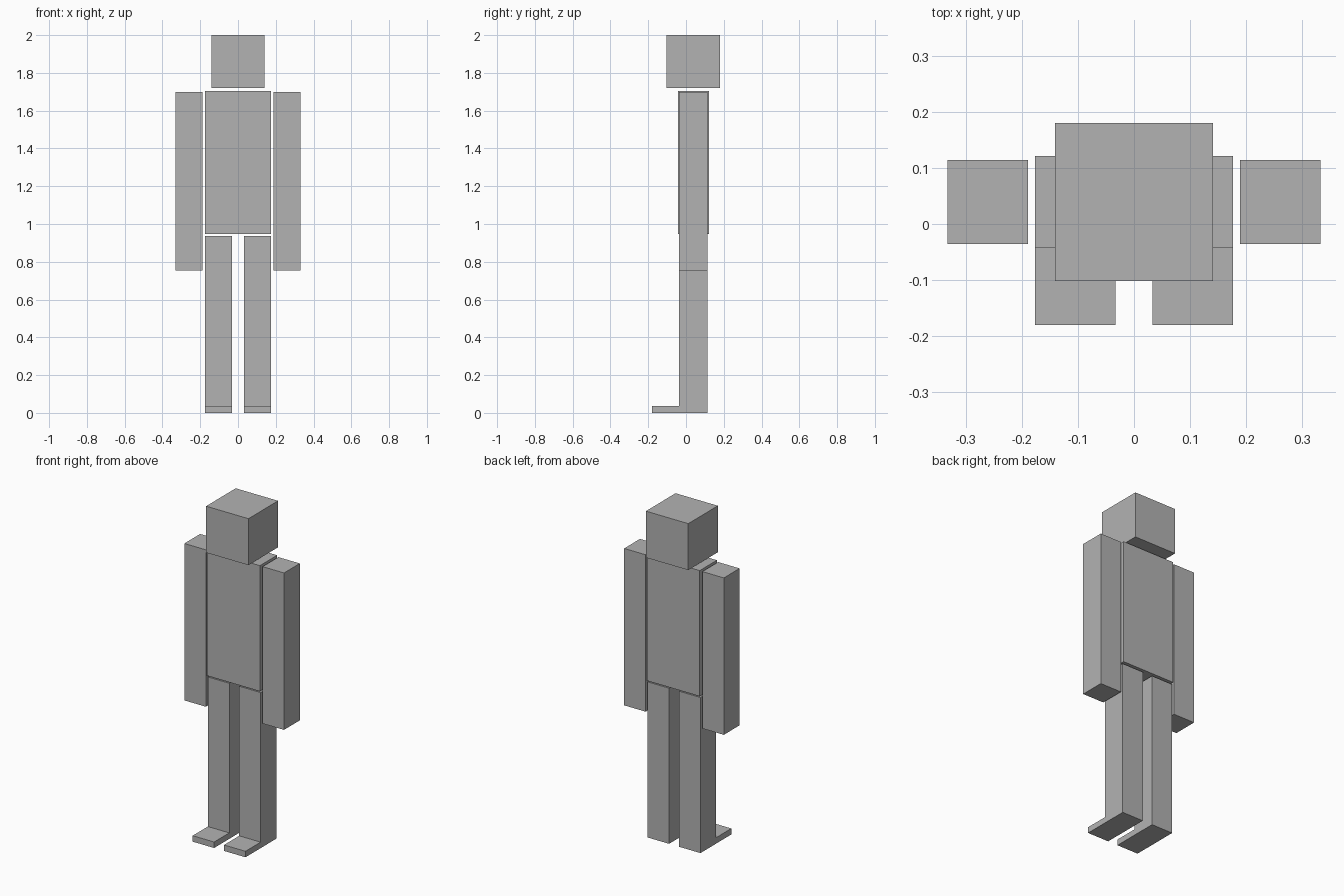
import bpy
import bmesh

if "Cube" in bpy.data.objects:
    bpy.data.objects.remove(bpy.data.objects["Cube"])

grey = bpy.data.materials.new("plain grey")
grey.diffuse_color = (0.45, 0.45, 0.45, 1)
grey.use_nodes = True
grey.node_tree.nodes["Principled BSDF"].inputs["Base Color"].default_value = grey.diffuse_color


def extrude_profile(name, profile, x0, x1):
    """Side outline of (y, z) points, extruded from x0 to x1."""
    bm = bmesh.new()
    face = bm.faces.new([bm.verts.new((x0, y, z)) for y, z in profile])
    ext = bmesh.ops.extrude_face_region(bm, geom=[face])["geom"]
    verts = [v for v in ext if isinstance(v, bmesh.types.BMVert)]
    bmesh.ops.translate(bm, verts=verts, vec=(x1 - x0, 0, 0))
    bmesh.ops.recalc_face_normals(bm, faces=bm.faces)
    mesh = bpy.data.meshes.new(name)
    bm.to_mesh(mesh)
    bm.free()
    mesh.materials.append(grey)
    obj = bpy.data.objects.new(name, mesh)
    bpy.context.collection.objects.link(obj)
    return obj


def block(name, x0, x1, y0, y1, z0, z1):
    return extrude_profile(name, [(y0, z0), (y1, z0), (y1, z1), (y0, z1)], x0, x1)


# Head and torso
block("head", -0.141, 0.141, -0.102, 0.18, 1.72, 2.0)
block("torso", -0.176, 0.176, -0.043, 0.121, 0.947, 1.704)

# L-shaped leg outline with the foot pointing forward
leg_outline = [(-0.18, 0), (0.114, 0), (0.114, 0.937),
               (-0.036, 0.937), (-0.036, 0.036), (-0.18, 0.036)]

# Arms and legs on both sides
for side, s in (("left", 1), ("right", -1)):
    block(side + "_arm", *sorted((s * 0.189, s * 0.332)), -0.036, 0.114, 0.754, 1.699)
    extrude_profile(side + "_leg", leg_outline, *sorted((s * 0.033, s * 0.176)))
